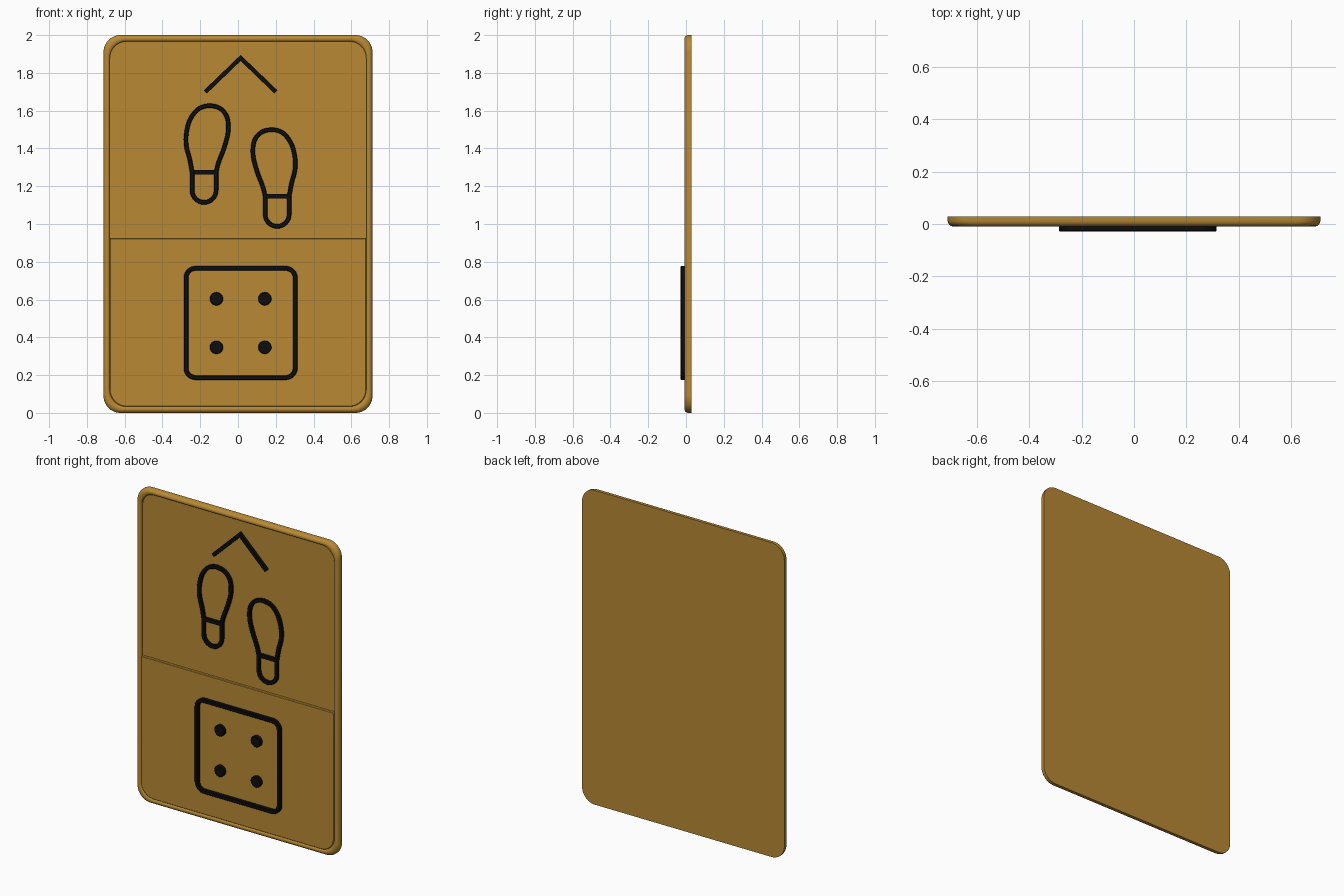
import bpy, bmesh
from math import pi, cos, sin, radians
from mathutils import Vector

if "Cube" in bpy.data.objects:
    bpy.data.objects.remove(bpy.data.objects["Cube"])

CX = 0.014          # symbols share this centre line
BACK, RIM, LOWER, UPPER, RAISED = 0.028, -0.009, -0.006, 0.011, -0.028


def material(name, color):
    m = bpy.data.materials.new(name)
    m.diffuse_color = color
    m.use_nodes = True
    m.node_tree.nodes["Principled BSDF"].inputs["Base Color"].default_value = m.diffuse_color
    return m


gold = material("gold", (0.48, 0.25, 0.035, 1))
black = material("black", (0.004, 0.004, 0.004, 1))


def rounded(x0, x1, z0, z1, r, rt=None, n=10):
    """Rounded rectangle; rt is the radius of the two top corners."""
    rt = r if rt is None else rt
    pts = []
    for x, z, sx, sz, rad, a in ((x1, z1, -1, -1, rt, 0), (x0, z1, 1, -1, rt, 90),
                                 (x0, z0, 1, 1, r, 180), (x1, z0, -1, 1, r, 270)):
        for i in range(n + 1):
            t = radians(a + 90 * i / n)
            pts.append((x + sx * rad + rad * cos(t), z + sz * rad + rad * sin(t)))
    return pts


def loft(name, rings, mat, ends=True):
    """Join rings of (points, y); close them into a loop when ends is False."""
    bm = bmesh.new()
    vs = [[bm.verts.new((x, y, z)) for x, z in pts] for pts, y in rings]
    n = len(vs[0])
    pairs = list(zip(vs, vs[1:])) + ([] if ends else [(vs[-1], vs[0])])
    for a, b in pairs:
        for i in range(n):
            j = (i + 1) % n
            bm.faces.new((a[i], a[j], b[j], b[i]))
    if ends:
        bm.faces.new(vs[0])
        bm.faces.new(vs[-1][::-1])
    bmesh.ops.recalc_face_normals(bm, faces=bm.faces)
    me = bpy.data.meshes.new(name)
    bm.to_mesh(me)
    bm.free()
    me.materials.append(mat)
    ob = bpy.data.objects.new(name, me)
    bpy.context.collection.objects.link(ob)
    bpy.context.view_layer.objects.active = ob
    ob.select_set(True)
    bpy.ops.object.shade_smooth_by_angle(angle=radians(35))
    ob.select_set(False)
    return ob


def offset(pts, d, closed):
    """Shift a path sideways by d with mitred corners."""
    p = [Vector(q) for q in pts]
    n, out = len(p), []
    for i in range(n):
        a = (p[i] - p[i - 1]).normalized() if closed or i else None
        b = (p[(i + 1) % n] - p[i]).normalized() if closed or i < n - 1 else None
        a, b = a or b, b or a
        na, nb = Vector((-a.y, a.x)), Vector((-b.y, b.x))
        m = (na + nb).normalized()
        out.append(tuple(p[i] + m * d / max(m.dot(na), 0.3)))
    return out


def stroke(name, pts, y0, y1, closed=True, w=0.0115):
    """Raised line with slightly softened front edges."""
    e = 0.003
    if closed:
        sides = [(-w, y0), (-w, y1 + e), (-w + e, y1), (w - e, y1), (w, y1 + e), (w, y0)]
        return loft(name, [(offset(pts, d, True), y) for d, y in sides], black, False)
    outline = offset(pts, w, False) + offset(pts, -w, False)[::-1]
    return loft(name, [(outline, y0), (outline, y1)], black)


def smooth(pts, n=5):
    """Open Catmull-Rom curve through the points."""
    p = [Vector(q) for q in pts]
    p = [2 * p[0] - p[1]] + p + [2 * p[-1] - p[-2]]
    out = []
    for a, b, c, d in zip(p, p[1:], p[2:], p[3:]):
        for i in range(n):
            t = i / n
            out.append(tuple(0.5 * (2 * b + (c - a) * t + (2 * a - 5 * b + 4 * c - d) * t * t
                                    + (3 * b - a - 3 * c + d) * t ** 3)))
    return out + [tuple(p[-2])]


# Tray with rounded rim and recessed floor
def tray_ring(i, y):
    return rounded(-0.712 + i, 0.712 - i, i, 2 - i, 0.09), y


profile = [(0, BACK), (0, 0.012), (0.002, 0.004), (0.006, -0.002), (0.012, -0.007),
           (0.018, RIM), (0.025, -0.008), (0.030, -0.005), (0.033, 0.0), (0.033, UPPER)]
loft("tray", [tray_ring(i, y) for i, y in profile], gold)

# Lower panel, standing forward of the upper floor
loft("lower_panel", [(rounded(-0.679 + i, 0.679 - i, 0.033 + i, 0.923 - i, 0.088, 0.006), y)
                     for i, y in ((0, UPPER + 0.002), (0, LOWER + 0.003), (0.003, LOWER))], gold)

# Arrow above the feet
stroke("arrow", [(CX - 0.187, 1.699), (CX, 1.879), (CX + 0.187, 1.699)],
       UPPER + 0.001, RIM + 0.002, closed=False)

# Footprints: sole outline, round heel and heel line
sole = [(-0.243, 1.274), (-0.256, 1.345), (-0.273, 1.41), (-0.274, 1.475), (-0.255, 1.55),
        (-0.212, 1.607), (-0.155, 1.626), (-0.095, 1.612), (-0.058, 1.565), (-0.052, 1.49),
        (-0.073, 1.405), (-0.103, 1.325), (-0.116, 1.274)]
heel = [(-0.1795 + 0.0635 * cos(t), 1.178 + 0.0635 * sin(t))
        for t in (-pi * i / 16 for i in range(17))]
for side, sx, dz in (("left", 1, 0), ("right", -1, -0.127)):
    def place(pts):
        return [(x if sx > 0 else 2 * CX - x, z + dz) for x, z in pts]
    stroke(side + "_footprint", place(smooth(sole) + heel), UPPER + 0.001, RIM + 0.002)
    stroke(side + "_heel_line", place([(-0.243, 1.274), (-0.116, 1.274)]),
           UPPER + 0.001, RIM + 0.0025, closed=False)

# Square frame and its four dots
stroke("square_frame", rounded(CX - 0.289, CX + 0.289, 0.187, 0.765, 0.05),
       LOWER + 0.001, RAISED, w=0.012)
for name, dx, z in (("top_left", -1, 0.604), ("top_right", 1, 0.604),
                    ("bottom_left", -1, 0.347), ("bottom_right", 1, 0.347)):
    def disc(r):
        return [(CX + dx * 0.128 + r * cos(2 * pi * i / 32), z + r * sin(2 * pi * i / 32))
                for i in range(32)]
    loft("dot_" + name, [(disc(0.035), LOWER + 0.001), (disc(0.035), RAISED + 0.003),
                         (disc(0.032), RAISED)], black)
